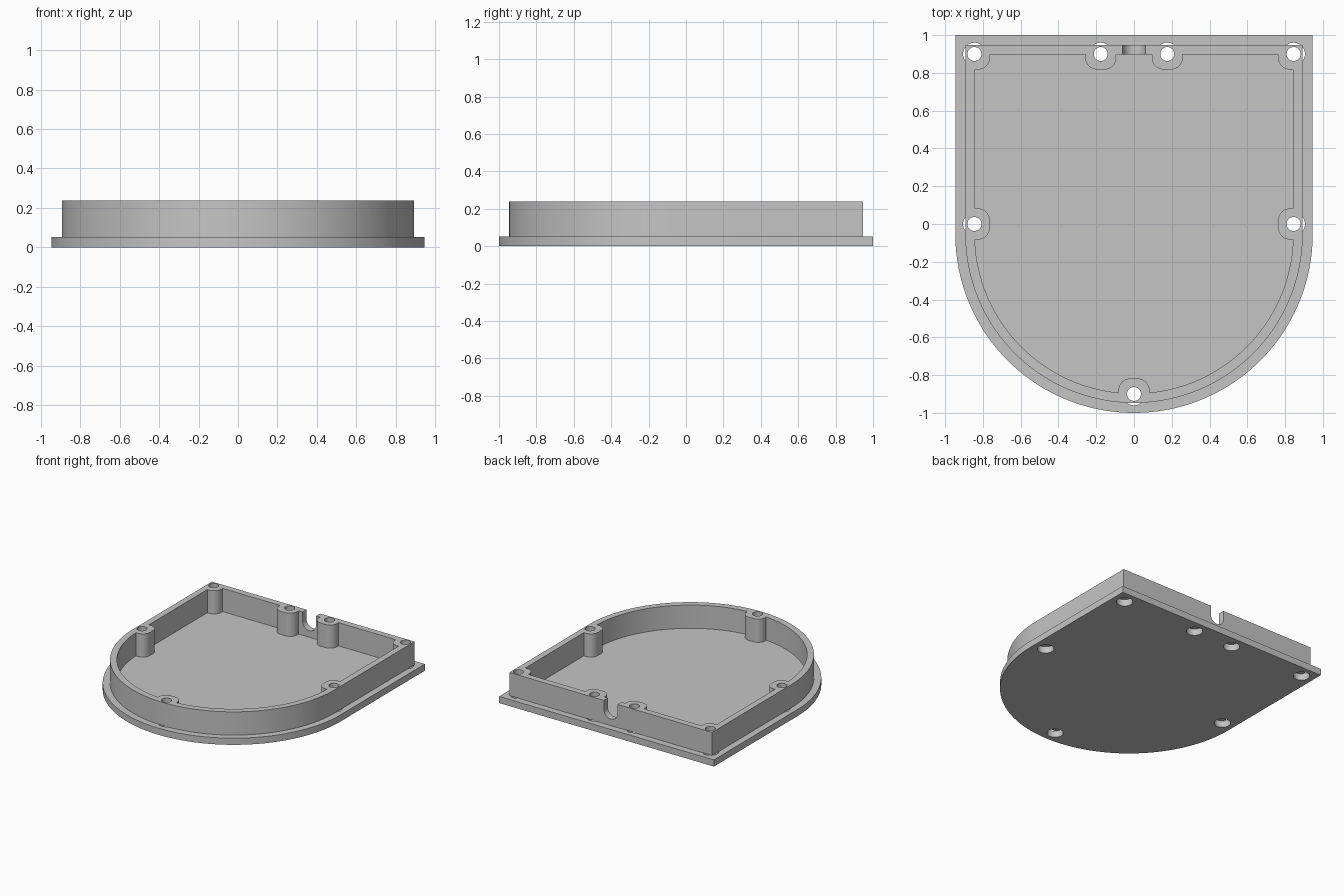
import bpy, bmesh, math
from mathutils import Matrix

if "Cube" in bpy.data.objects:
    bpy.data.objects.remove(bpy.data.objects["Cube"])

PLATE_TOP, RIM_TOP = 0.053, 0.238
ARC_Y = -0.054
FIXINGS = [(-0.845, 0.9), (0.845, 0.9), (-0.176, 0.9), (0.176, 0.9),
           (-0.845, 0), (0.845, 0), (0, -0.9)]

grey = bpy.data.materials.new("grey plastic")
grey.diffuse_color = (0.56, 0.56, 0.56, 1)
grey.use_nodes = True
grey.node_tree.nodes["Principled BSDF"].inputs["Base Color"].default_value = grey.diffuse_color


def arc(cx, cy, r, a0, a1, n):
    return [(cx + r * math.cos(math.radians(a0 + (a1 - a0) * i / n)),
             cy + r * math.sin(math.radians(a0 + (a1 - a0) * i / n))) for i in range(n + 1)]


def d_shape(inset):
    """Square back, half-round front."""
    r, back = 0.946 - inset, 1 - inset
    return [(r, back), (-r, back)] + arc(0, ARC_Y, r, 180, 360, 96)


def circle(x, y, r):
    return arc(x, y, r, 0, 360, 40)[:-1]


def rounded_square(x, y, half, r):
    d, pts = half - r, []
    for k, (sx, sy) in enumerate([(1, 1), (-1, 1), (-1, -1), (1, -1)]):
        pts += arc(x + sx * d, y + sy * d, r, 90 * k, 90 * k + 90, 12)
    return pts


def prisms(name, profiles, z0, z1):
    bm = bmesh.new()
    for pts in profiles:
        face = bm.faces.new([bm.verts.new((x, y, z0)) for x, y in pts])
        top = bmesh.ops.extrude_face_region(bm, geom=[face])["geom"]
        bmesh.ops.translate(bm, vec=(0, 0, z1 - z0),
                            verts=[g for g in top if isinstance(g, bmesh.types.BMVert)])
    bmesh.ops.recalc_face_normals(bm, faces=bm.faces)
    mesh = bpy.data.meshes.new(name)
    bm.to_mesh(mesh)
    bm.free()
    mesh.materials.append(grey)
    obj = bpy.data.objects.new(name, mesh)
    bpy.context.collection.objects.link(obj)
    return obj


def activate(obj):
    bpy.ops.object.select_all(action="DESELECT")
    obj.select_set(True)
    bpy.context.view_layer.objects.active = obj


def cut(obj, cutter):
    activate(obj)
    mod = obj.modifiers.new("cut", "BOOLEAN")
    mod.operation, mod.solver, mod.object = "DIFFERENCE", "EXACT", cutter
    bpy.ops.object.modifier_apply(modifier=mod.name)
    bpy.data.objects.remove(cutter)


# Base plate with wide screw-head recesses
plate = prisms("base_plate", [d_shape(0)], 0, PLATE_TOP)
cut(plate, prisms("recesses", [circle(x, y, 0.06) for x, y in FIXINGS], -0.1, 0.2))

# Rim wall: the cavity leaves the screw bosses standing
rim = prisms("rim_wall", [d_shape(0.053)], PLATE_TOP, RIM_TOP)
cavity = prisms("cavity", [d_shape(0.103)], -0.1, 0.4)
cut(cavity, prisms("bosses", [rounded_square(x, y, 0.082, 0.062) for x, y in FIXINGS], -0.2, 0.5))
cut(rim, cavity)
cut(rim, prisms("screw_holes", [circle(x, y, 0.037) for x, y in FIXINGS], -0.1, 0.4))

# Round-bottomed cable notch in the back wall
notch = prisms("notch", [[(0.06, 0.4), (-0.06, 0.4)] + arc(0, 0.165, 0.06, 180, 360, 24)], -1.05, -0.86)
notch.data.transform(Matrix.Rotation(math.pi / 2, 4, "X"))
cut(rim, notch)

for part in (plate, rim):
    activate(part)
    bpy.ops.object.shade_smooth_by_angle(angle=math.radians(30))
